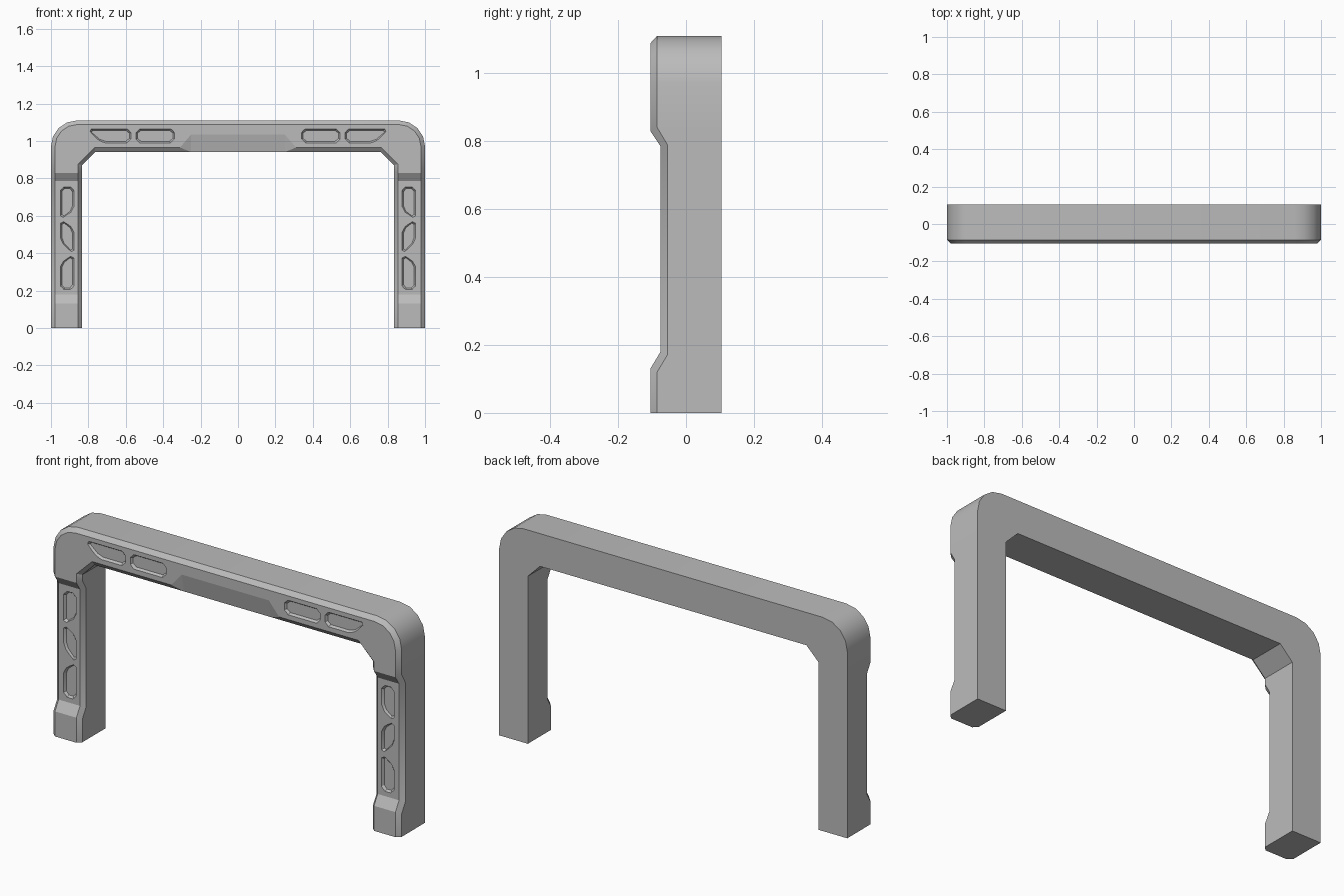
import bpy, bmesh, math
from mathutils import Vector

cube = bpy.data.objects.get("Cube")
if cube:
    bpy.data.objects.remove(cube, do_unlink=True)

grey = bpy.data.materials.new("light grey")
grey.use_nodes = True
grey.diffuse_color = (0.5, 0.5, 0.5, 1)
grey.node_tree.nodes["Principled BSDF"].inputs["Base Color"].default_value = (0.5, 0.5, 0.5, 1)

BACK, EDGE, FRONT = 0.105, -0.085, -0.105
RECESS = 0.03


def make_object(name, bm):
    bmesh.ops.recalc_face_normals(bm, faces=bm.faces)
    mesh = bpy.data.meshes.new(name)
    bm.to_mesh(mesh)
    bm.free()
    mesh.materials.append(grey)
    obj = bpy.data.objects.new(name, mesh)
    bpy.context.collection.objects.link(obj)
    return obj


# Right half of the arch: (wall x, wall z, front x, front z, push back)
path = [(0.25, 0.94, 0.25, 1.035, 0), (0.25, 0.94, 0.31, 0.965, 0),
        (0.765, 0.94, 0.765, 0.965, 0), (0.835, 0.87, 0.855, 0.877, 0)]
# Leg levels from the top down: (wall z, front z, push back)
levels = [(0.84, 0.83, 0), (0.79, 0.785, RECESS), (0.17, 0.18, RECESS), (0.12, 0.13, 0), (0, 0, 0)]
path += [(0.835, wz, 0.855, fz, p) for wz, fz, p in levels]
path += [(1, wz, 0.978, fz, p) for wz, fz, p in reversed(levels)]
for i in range(5):
    a = math.radians(22.5 * i)
    c, s = math.cos(a), math.sin(a)
    path.append((0.86 + 0.14 * c, 0.97 + 0.14 * s, 0.86 + 0.118 * c, 0.97 + 0.118 * s, 0))

# Arch body: back, wall and front rings joined by strips
bm = bmesh.new()
cache = {}


def vert(x, y, z):
    key = (round(x, 4), round(y, 4), round(z, 4))
    if key not in cache:
        cache[key] = bm.verts.new(key)
    return cache[key]


def face(verts):
    verts = list(dict.fromkeys(verts))
    if len(verts) > 2:
        bm.faces.new(verts)


rings = {}
for side in (1, -1):
    rings[side] = [(vert(side * wx, BACK, wz), vert(side * wx, EDGE + p, wz),
                    vert(side * fx, FRONT + p, fz)) for wx, wz, fx, fz, p in path]
loop = rings[1] + rings[-1][::-1]
n = len(path)
foot = 8        # the path crosses the sole between this point and the next
for i, a in enumerate(loop):
    b = loop[(i + 1) % len(loop)]
    if i in (foot, 2 * n - 2 - foot):
        face([a[0], a[1], a[2], b[2], b[1], b[0]])
    else:
        face([a[0], a[1], b[1], b[0]])
        face([a[1], a[2], b[2], b[1]])
face([r[0] for r in loop])
for r in rings.values():
    for i in range(4, foot):
        j = 2 * foot + 1 - i
        face([r[i][2], r[i + 1][2], r[j - 1][2], r[j][2]])
top = [r[2] for r in rings[1][:5] + rings[1][13:]]
top += [r[2] for r in (rings[-1][:5] + rings[-1][13:])[::-1]]
face(top)
arch = make_object("arch_frame", bm)


# Sunken panels with cut corners and sloping walls
def cut_panel(corners, y, side, cut=0.02, depth=0.012, inset=0.008):
    pts = [Vector((side * x, z)) for x, z in corners]
    outline = []
    for i, p in enumerate(pts):
        for q in (pts[i - 1], pts[(i + 1) % len(pts)]):
            outline.append(p + (q - p).normalized() * cut)
    lo = Vector(min(p[k] for p in outline) for k in (0, 1))
    hi = Vector(max(p[k] for p in outline) for k in (0, 1))
    mid, size = (lo + hi) / 2, hi - lo
    cbm = bmesh.new()
    ends = []
    for s in (-1, 1):
        scale = [1 - s * 2 * inset / size[k] for k in (0, 1)]
        ends.append([cbm.verts.new((mid.x + (p.x - mid.x) * scale[0], y + s * depth,
                                    mid.y + (p.y - mid.y) * scale[1])) for p in outline])
    for ring in ends:
        cbm.faces.new(ring)
    for i in range(len(outline)):
        cbm.faces.new([ends[0][i - 1], ends[0][i], ends[1][i], ends[1][i - 1]])
    cutter = make_object("panel_cutter", cbm)
    cutter.hide_render = True
    mod = arch.modifiers.new("panel", "BOOLEAN")
    mod.operation, mod.solver, mod.object = "DIFFERENCE", "EXACT", cutter
    bpy.ops.object.modifier_apply(modifier=mod.name)
    bpy.data.objects.remove(cutter, do_unlink=True)


bpy.ops.object.select_all(action="DESELECT")
arch.select_set(True)
bpy.context.view_layer.objects.active = arch

beam_panels = [[(0.34, 0.99), (0.545, 0.99), (0.545, 1.065), (0.34, 1.065)],
               [(0.573, 0.99), (0.73, 0.99), (0.805, 1.065), (0.573, 1.065)]]
leg_panels = [[(0.877, 0.755), (0.95, 0.755), (0.95, 0.58), (0.877, 0.63)],
              [(0.95, 0.58), (0.95, 0.465), (0.877, 0.395), (0.877, 0.53)],
              [(0.95, 0.345), (0.877, 0.395), (0.877, 0.205), (0.95, 0.205)]]
for side in (1, -1):
    for corners in beam_panels:
        cut_panel(corners, FRONT, side)
    for corners in leg_panels:
        cut_panel(corners, FRONT + RECESS, side)

# Round the outer corners only; the shallow notch under the beam stays flat
bpy.ops.object.shade_smooth_by_angle(angle=math.radians(28))
for poly in arch.data.polygons:
    if abs(poly.center.x) < 0.3 and poly.center.z < 1.03:
        poly.use_smooth = False
